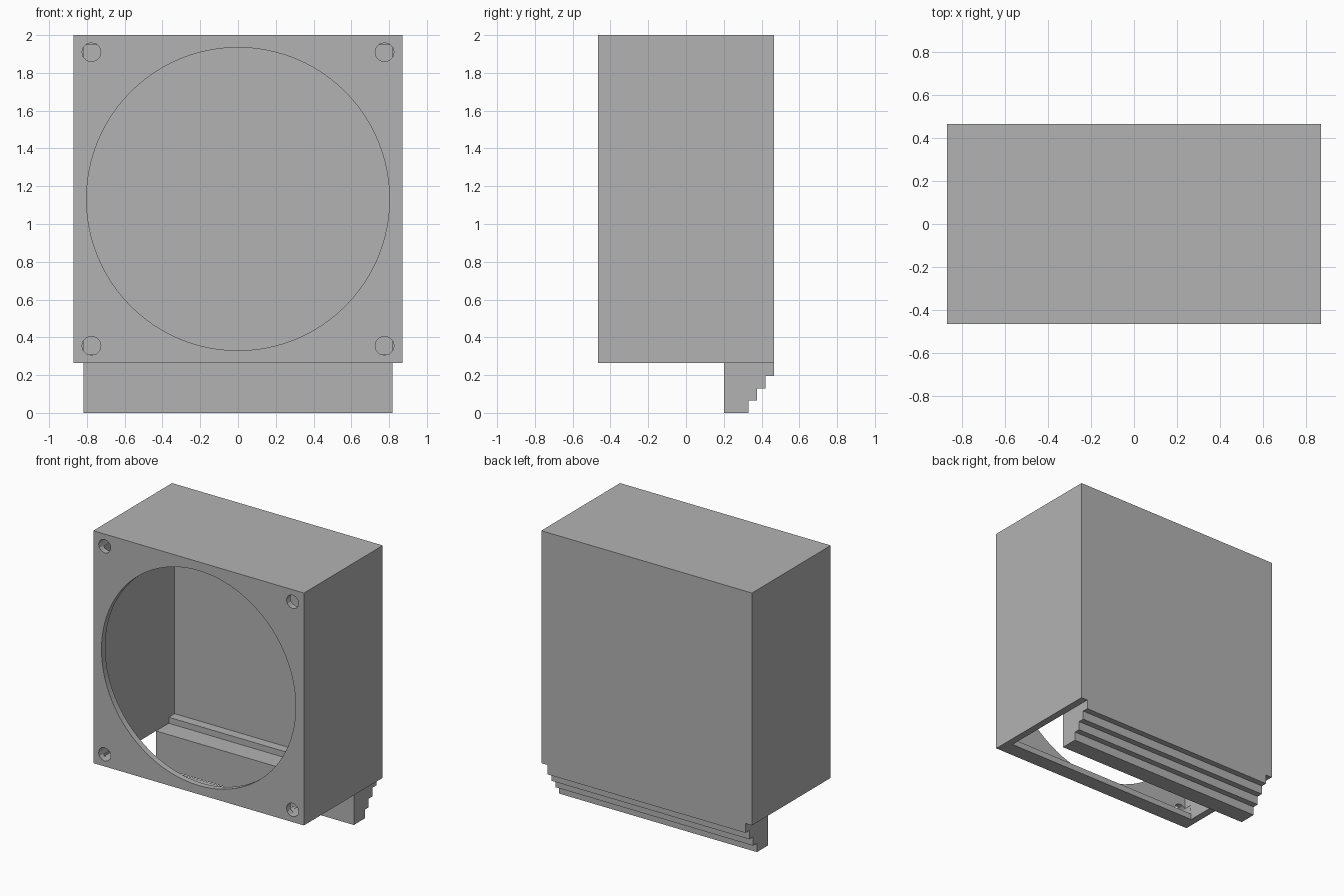
import bpy
import bmesh
from mathutils import Matrix

cube = bpy.data.objects.get("Cube")
if cube:
    bpy.data.objects.remove(cube, do_unlink=True)

grey = bpy.data.materials.new("plain grey")
grey.use_nodes = True
grey.diffuse_color = (0.45, 0.45, 0.45, 1)
grey.node_tree.nodes["Principled BSDF"].inputs["Base Color"].default_value = grey.diffuse_color


def add_object(name, bm):
    bmesh.ops.recalc_face_normals(bm, faces=bm.faces)
    mesh = bpy.data.meshes.new(name)
    bm.to_mesh(mesh)
    bm.free()
    mesh.materials.append(grey)
    obj = bpy.data.objects.new(name, mesh)
    bpy.context.collection.objects.link(obj)
    return obj


def box(name, low, high):
    bm = bmesh.new()
    bmesh.ops.create_cube(bm, size=1)
    for v in bm.verts:
        v.co = [h if c > 0 else l for c, l, h in zip(v.co, low, high)]
    return add_object(name, bm)


def drill(name, x, z, radius, y0, y1, sides):
    """Cylinder lying along y."""
    bm = bmesh.new()
    turn = Matrix.Translation((x, (y0 + y1) / 2, z)) @ Matrix.Rotation(1.5707963, 4, "X")
    bmesh.ops.create_cone(bm, cap_ends=True, segments=sides, radius1=radius,
                          radius2=radius, depth=y1 - y0, matrix=turn)
    return add_object(name, bm)


def cut(target, cutter):
    cutter.hide_render = True
    mod = target.modifiers.new("cut", "BOOLEAN")
    mod.operation = "DIFFERENCE"
    mod.solver = "EXACT"
    mod.object = cutter
    bpy.context.view_layer.objects.active = target
    bpy.ops.object.modifier_apply(modifier=mod.name)
    bpy.data.objects.remove(cutter, do_unlink=True)


W, D, BOTTOM, TOP = 0.87, 0.465, 0.265, 2.0
INNER = 0.817           # half width of the cavity and of the stepped foot
MID = (BOTTOM + TOP) / 2

# Housing: hollow box with a lipped slot in its floor
housing = box("housing", (-W, -D, BOTTOM), (W, D, TOP))
cut(housing, box("cavity", (-INNER, -0.42, 0.31), (INNER, 0.42, 1.947)))
cut(housing, box("floor_slot", (-INNER, -0.35, 0.1), (INNER, 0.35, 0.5)))

# Round front opening and four corner screw holes
cut(housing, drill("opening", 0, MID, 0.802, -0.6, -0.3, 96))
for x in (-0.776, 0.776):
    for z in (MID - 0.777, MID + 0.777):
        cut(housing, drill("screw_hole", x, z, 0.05, -0.6, -0.36, 12))

# Stepped foot: profile in y and z, stretched across the width
profile = [(0.2, BOTTOM), (0.2, 0)]
for i in range(4):
    y = 0.33 + i * 0.045
    profile += [(y, i * 0.065), (y, (i + 1) * 0.065 if i < 3 else BOTTOM)]
bm = bmesh.new()
side = bm.faces.new([bm.verts.new((-INNER, y, z)) for y, z in profile])
new = bmesh.ops.extrude_face_region(bm, geom=[side])["geom"]
bmesh.ops.translate(bm, vec=(2 * INNER, 0, 0),
                    verts=[g for g in new if isinstance(g, bmesh.types.BMVert)])
add_object("stepped_foot", bm)
